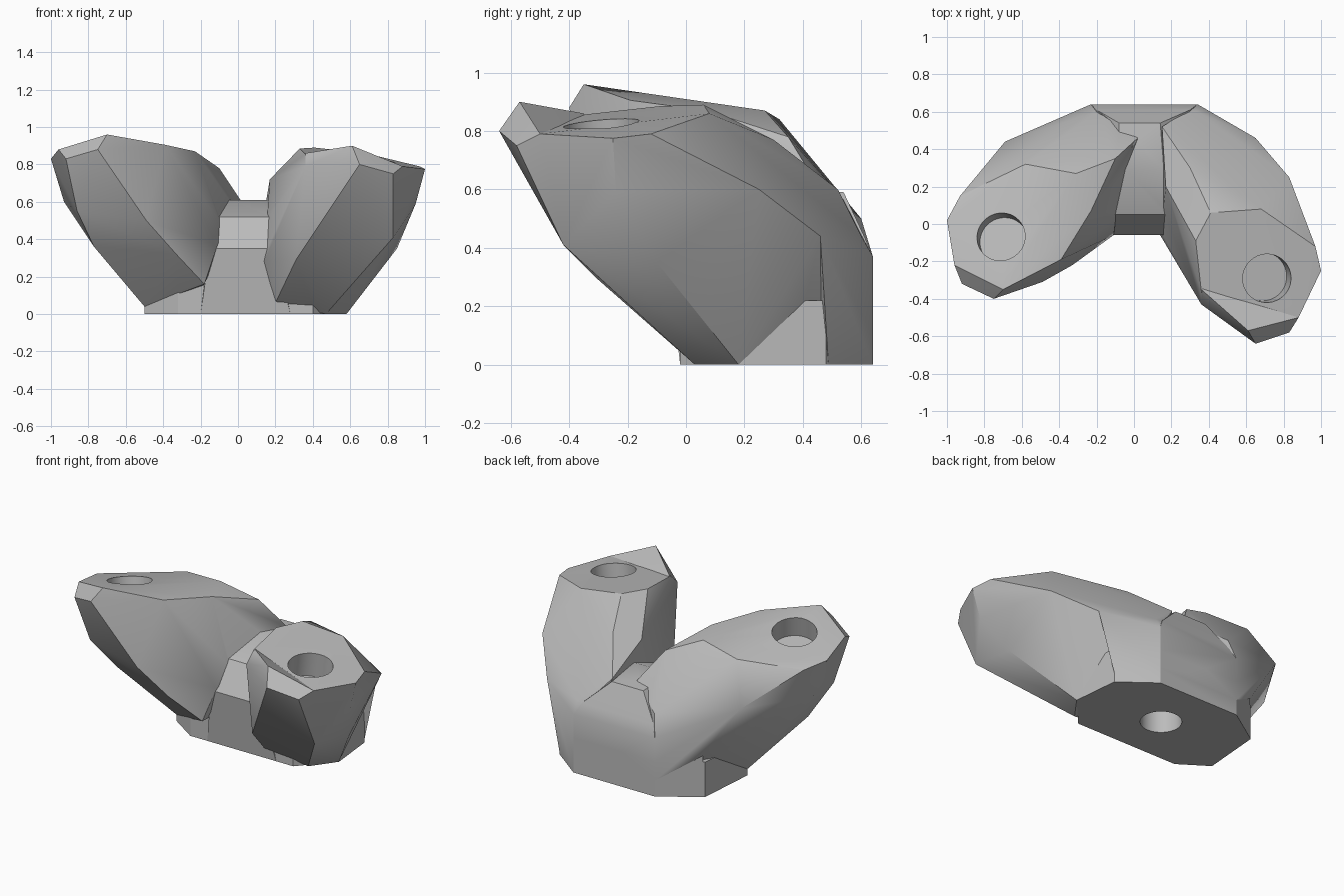
import bpy, bmesh
from mathutils import Vector

cube = bpy.data.objects.get("Cube")
if cube:
    bpy.data.objects.remove(cube, do_unlink=True)

grey = bpy.data.materials.new("plain grey")
grey.use_nodes = True
grey.diffuse_color = (0.5, 0.5, 0.5, 1)
grey.node_tree.nodes["Principled BSDF"].inputs["Base Color"].default_value = (0.5, 0.5, 0.5, 1)


def hull(name, points):
    """Faceted solid wrapped around a few corner points."""
    bm = bmesh.new()
    for p in points:
        bm.verts.new(p)
    bmesh.ops.convex_hull(bm, input=bm.verts)
    loose = [v for v in bm.verts if not v.link_faces]
    bmesh.ops.delete(bm, geom=loose, context='VERTS')
    bmesh.ops.dissolve_limit(bm, angle_limit=0.03, verts=bm.verts, edges=bm.edges)
    bmesh.ops.recalc_face_normals(bm, faces=bm.faces)
    mesh = bpy.data.meshes.new(name)
    bm.to_mesh(mesh)
    bm.free()
    mesh.materials.append(grey)
    ob = bpy.data.objects.new(name, mesh)
    bpy.context.collection.objects.link(ob)
    return ob


def hole(name, centre, axis, radius, depth):
    """Round cutter centred on a surface point."""
    bpy.ops.mesh.primitive_cylinder_add(vertices=40, radius=radius, depth=depth * 2, location=centre)
    ob = bpy.context.object
    ob.name = name
    ob.rotation_euler = Vector(axis).to_track_quat('Z', 'Y').to_euler()
    ob.data.materials.append(grey)
    ob.hide_render = True
    return ob


def combine(body, other, operation):
    mod = body.modifiers.new(operation, 'BOOLEAN')
    mod.operation = operation
    mod.solver = 'EXACT'
    mod.object = other
    bpy.context.view_layer.objects.active = body
    bpy.ops.object.modifier_apply(modifier=mod.name)
    bpy.data.objects.remove(other, do_unlink=True)


# Foot: eight-sided plinth
outline = [(-.32, -.02), (.4, -.02), (.58, .18), (.55, .48),
           (.34, .64), (-.23, .64), (-.47, .48), (-.5, .1)]
body = hull("forked_bracket", [(x, y, z) for x, y in outline for z in (0, .22)])

# Back wall: carries the rear corners of the foot up to the arms
back_wall = hull("back_wall", [
    (-.23, .64, 0), (-.23, .64, .37), (-.46, .487, 0), (-.46, .487, .27),
    (.34, .64, 0), (.34, .64, .37), (.54, .488, 0), (.54, .5, .25), (.65, .46, .44),
    (0, .4, 0), (0, .4, .35)])

# Bridge between the arms: stepped side profile, each step with its own width
profile = [(-.02, 0, -.2, .28), (-.06, .35, -.15, .2), (.05, .52, -.11, .18),
           (.29, .61, -.08, .16), (.54, .59, -.08, .14), (.61, .44, -.2, .3),
           (.64, .37, -.23, .34), (.64, 0, -.23, .34)]
bridge = hull("bridge", [(x, y, z) for y, z, x1, x2 in profile for x in (x1, x2)])

# Left arm: sloping top face, tip, underside, inner side, back
left_arm = hull("left_arm", [
    (.33, -.09, .885), (.41, .06, .89), (.68, .08, .86), (.97, -.12, .79),
    (1, -.25, .775), (.88, -.5, .79), (.62, -.57, .81), (.36, -.36, .855),
    (.65, -.64, .8), (.83, -.58, .75), (.36, -.43, .79),
    (.83, -.42, .41), (.31, -.3, .29), (.2, -.02, .06), (.47, .03, 0), (.58, .18, 0),
    (.95, -.24, .59), (.85, -.1, .35), (.14, -.06, .28), (.16, 0, .45), (.17, .2, .72),
    (.3, .3, .77), (.15, .52, .6), (.83, .25, .6), (.65, .46, .44),
    (.34, .6, .44), (.34, .64, .37), (.34, .64, .1)])

# Raised lip along the front of the left top face
left_lip = hull("left_lip", [
    (.61, -.57, .9), (.36, -.35, .86), (.36, -.43, .79), (.65, -.64, .8),
    (.88, -.5, .79), (.83, -.58, .75), (.66, -.53, .8), (.4, -.34, .84)])

# Right arm: same order, shorter reach
right_arm = hull("right_arm", [
    (-.23, .07, .87), (-.31, .27, .87), (-.58, .32, .84), (-.93, .15, .8),
    (-1, .02, .83), (-.96, -.22, .88), (-.7, -.35, .96), (-.39, -.19, .905),
    (-.75, -.4, .88), (-.92, -.32, .83),
    (-.49, -.31, .5), (-.33, -.22, .32), (-.18, -.1, .16),
    (-.32, -.17, .7), (-.15, -.06, .47),
    (-.86, -.25, .55), (-.77, -.12, .36), (-.5, .1, .04),
    (-.93, .05, .6), (-.69, .44, .6), (-.46, .5, .27),
    (-.11, -.06, .37), (-.1, .03, .5), (.02, .46, .6), (-.1, .35, .78),
    (-.2, .6, .5), (-.23, .64, .37), (-.23, .64, .1)])

for part in (back_wall, bridge, left_arm, left_lip, right_arm):
    combine(body, part, 'UNION')

# Sockets in both arm tops and under the foot
for args in (("left_socket", (.71, -.29, .82), (.15, -.06, 1), .13, .15),
             ("right_socket", (-.71, -.07, .89), (-.13, .2, 1), .13, .12),
             ("foot_socket", (.05, .3, 0), (0, 0, 1), .12, .25)):
    combine(body, hole(*args), 'DIFFERENCE')

bpy.ops.object.select_all(action='DESELECT')
body.select_set(True)
bpy.context.view_layer.objects.active = body
bpy.ops.object.shade_smooth_by_angle(angle=0.5)
